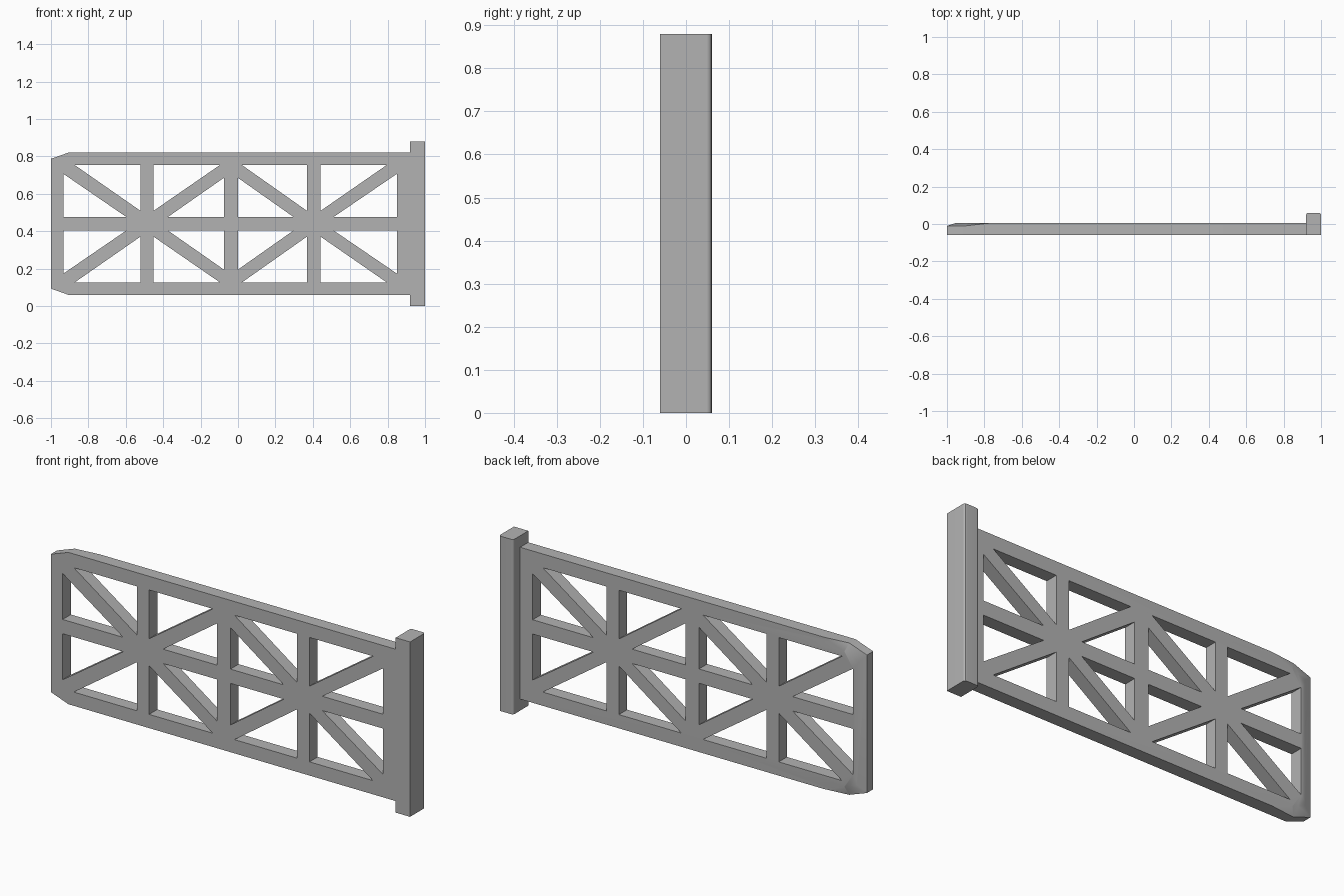
import bpy, bmesh
from mathutils import Vector

if "Cube" in bpy.data.objects:
    bpy.data.objects.remove(bpy.data.objects["Cube"])

MID = 0.44                  # height of the horizontal centre line
FRONT, BACK = -0.06, 0.005  # panel faces

grey = bpy.data.materials.new("plain grey")
grey.use_nodes = True
grey.diffuse_color = (0.45, 0.45, 0.45, 1)
grey.node_tree.nodes["Principled BSDF"].inputs["Base Color"].default_value = grey.diffuse_color


def finish(bm, name):
    bmesh.ops.recalc_face_normals(bm, faces=bm.faces[:])
    mesh = bpy.data.meshes.new(name)
    bm.to_mesh(mesh)
    bm.free()
    obj = bpy.data.objects.new(name, mesh)
    bpy.context.collection.objects.link(obj)
    mesh.materials.append(grey)
    bpy.ops.object.select_all(action='DESELECT')
    obj.select_set(True)
    bpy.context.view_layer.objects.active = obj
    bpy.ops.object.shade_smooth_by_angle()
    weighted = obj.modifiers.new("weighted normals", 'WEIGHTED_NORMAL')
    weighted.keep_sharp = True
    return obj


def mirrored(points):
    return [(x, 2 * MID - z) for x, z in points]


# Truss panel: outline with triangular openings, mirrored about the centre line
bm = bmesh.new()


def add_loop(points):
    verts = [bm.verts.new((x, FRONT, z)) for x, z in points]
    for a, b in zip(verts, verts[1:] + verts[:1]):
        bm.edges.new((a, b))


upper = [(-1, 0.787), (-0.902, 0.822), (0.92, 0.822)]
add_loop(upper + mirrored(upper)[::-1])

RAIL, BAR = 0.753, 0.476    # opening limits in height
# per bay: post side x, hub side x, rail tip x, bar tip x, height at the post side
bays = [
    (-0.934, -0.52, -0.872, -0.597, 0.707),
    (-0.076, -0.453, -0.098, -0.375, 0.685),
    (0.0, 0.37, 0.022, 0.297, 0.685),
    (0.85, 0.44, 0.794, 0.511, 0.707),
]
for side, hub, rail_tip, bar_tip, side_z in bays:
    for tri in ([(rail_tip, RAIL), (hub, RAIL), (hub, 0.508)],
                [(side, side_z), (side, BAR), (bar_tip, BAR)]):
        add_loop(tri)
        add_loop(mirrored(tri))

bmesh.ops.triangle_fill(bm, use_beauty=True, edges=bm.edges[:], normal=(0, -1, 0))
extruded = bmesh.ops.extrude_face_region(bm, geom=bm.faces[:], use_keep_orig=True)
bmesh.ops.translate(bm, vec=(0, BACK - FRONT, 0),
                    verts=[v for v in extruded["geom"] if isinstance(v, bmesh.types.BMVert)])
bmesh.ops.recalc_face_normals(bm, faces=bm.faces[:])


# Shallow chamfers on the back of the free end
def chamfer(a, b, c):
    a, b, c = Vector(a), Vector(b), Vector(c)
    normal = (b - a).cross(c - a).normalized()
    if normal.y < 0:
        normal = -normal
    bmesh.ops.bisect_plane(bm, geom=bm.verts[:] + bm.edges[:] + bm.faces[:], dist=1e-5,
                           plane_co=a, plane_no=normal, clear_outer=True)
    bmesh.ops.holes_fill(bm, edges=[e for e in bm.edges if e.is_boundary], sides=0)


LOW = -0.01
chamfer((-1, LOW, 0), (-1, LOW, 1), (-0.955, BACK, 0))
for flip in (False, True):
    def at(x, y, z):
        return (x, y, 2 * MID - z if flip else z)
    chamfer(at(-1, LOW, 0.787), at(-0.902, LOW, 0.822), at(-0.887, BACK, 0.78))
    chamfer(at(-0.902, LOW, 0.822), at(-0.78, BACK, 0.822), at(-0.887, BACK, 0.78))
finish(bm, "truss_panel")

# Hinge post with rounded rear vertical edges
bm = bmesh.new()
bmesh.ops.create_cube(bm, size=1)
bmesh.ops.scale(bm, vec=(0.08, 0.12, 0.88), verts=bm.verts[:])
bmesh.ops.translate(bm, vec=(0.96, 0, MID), verts=bm.verts[:])
rear = [e for e in bm.edges if all(v.co.y > 0 for v in e.verts)
        and abs(e.verts[0].co.z - e.verts[1].co.z) > 0.5]
bmesh.ops.bevel(bm, geom=rear, offset=0.012, segments=3, profile=0.5, affect='EDGES')
finish(bm, "hinge_post")
